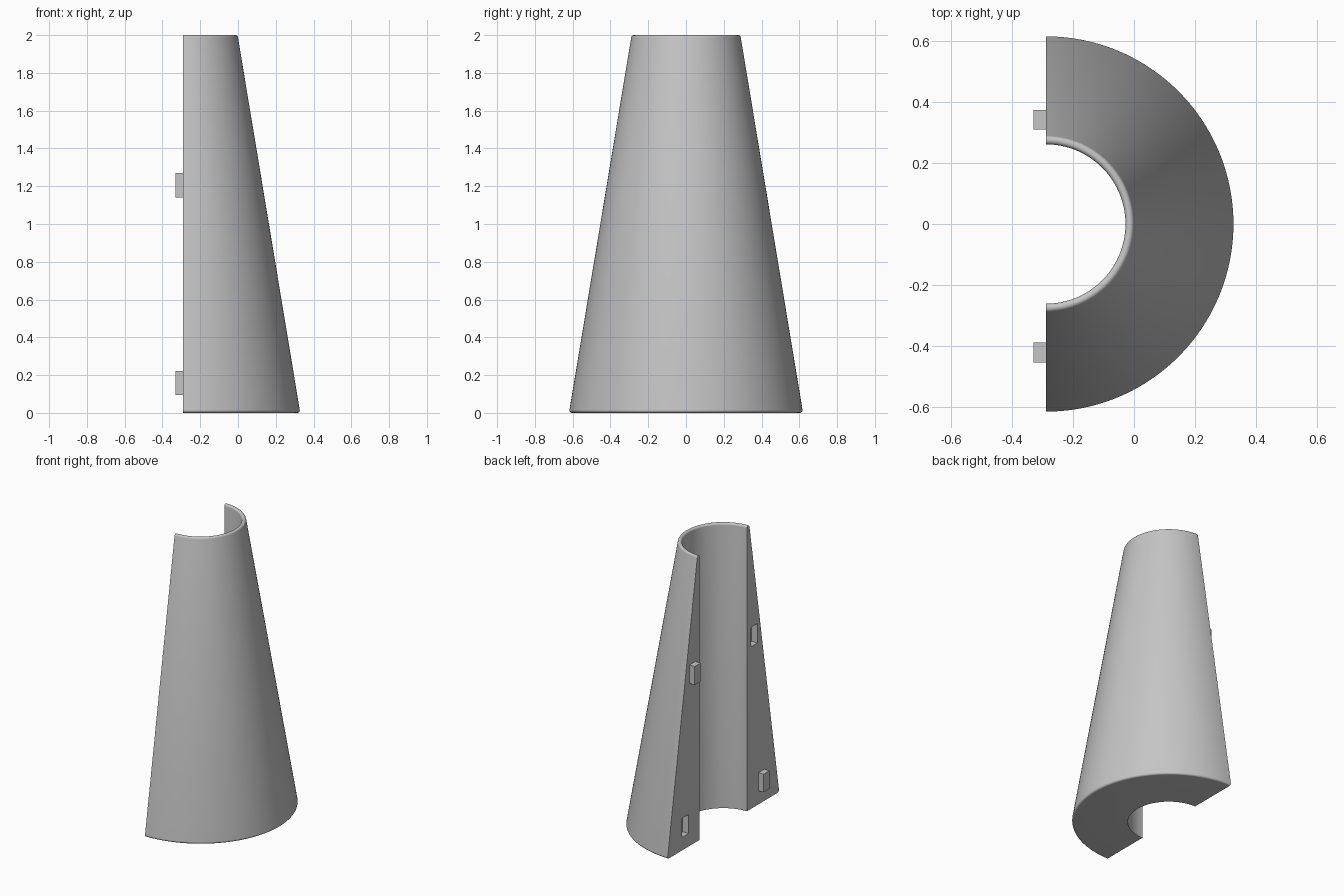
import bpy, bmesh
from math import pi, sin, cos, radians
from mathutils import Matrix, Vector

cube = bpy.data.objects.get("Cube")
if cube:
    bpy.data.objects.remove(cube, do_unlink=True)

AXIS_X = -0.29            # cone axis, lying on the flat split face
BORE, TOP_R, BASE_R = 0.262, 0.29, 0.617
HEIGHT, FILLET = 2.0, 0.014

grey = bpy.data.materials.new("light grey")
grey.use_nodes = True
colour = (0.56, 0.56, 0.56, 1)
grey.diffuse_color = colour
grey.node_tree.nodes["Principled BSDF"].inputs["Base Color"].default_value = colour


def add_object(name, bm):
    bmesh.ops.recalc_face_normals(bm, faces=bm.faces[:])
    mesh = bpy.data.meshes.new(name)
    bm.to_mesh(mesh)
    bm.free()
    mesh.materials.append(grey)
    obj = bpy.data.objects.new(name, mesh)
    bpy.context.collection.objects.link(obj)
    return obj


def add_box(name, low, high):
    low, high = Vector(low), Vector(high)
    bm = bmesh.new()
    bmesh.ops.create_cube(bm, size=1, matrix=Matrix.Translation((low + high) / 2)
                          @ Matrix.Diagonal((*(high - low), 1)))
    return add_object(name, bm)


def arc(r, z, start, end, steps=8):
    angles = [radians(start + (end - start) * i / steps) for i in range(steps + 1)]
    return [(r + FILLET * cos(a), z + FILLET * sin(a)) for a in angles]


# Half cone shell: wall section with rounded rim and rounded outer base edge
profile = [(BORE, 0)]
profile += arc(BASE_R - FILLET, FILLET, -90, 9)
profile += arc(TOP_R - FILLET, HEIGHT - FILLET, 9, 180, 12)

bm = bmesh.new()
section = bm.faces.new([bm.verts.new((AXIS_X, -r, z)) for r, z in profile])
spun = bmesh.ops.spin(bm, geom=[section], cent=(AXIS_X, 0, 0), axis=(0, 0, 1),
                      angle=pi, steps=80, use_duplicate=False)
if not section.is_valid or all(len(e.link_faces) == 2 for e in bm.edges):
    pass
else:
    # close the starting end if the spin left it open
    bmesh.ops.holes_fill(bm, edges=[e for e in bm.edges if e.is_boundary], sides=0)
shell = add_object("half_cone_shell", bm)

# Alignment pegs on one side and matching sockets on the other
PEG_OUT, SOCKET_DEEP, GAP = 0.04, 0.045, 0.003
for name, side, y0, y1, z0, z1 in (
        ("upper", 1, 0.31, 0.375, 1.14, 1.27),
        ("lower", -1, 0.39, 0.455, 0.095, 0.222)):
    ya, yb = sorted((side * y0, side * y1))
    add_box(name + "_peg", (AXIS_X - PEG_OUT, ya, z0), (AXIS_X + 0.005, yb, z1))

    cutter = add_box(name + "_socket_cutter",
                     (AXIS_X - 0.05, -yb - GAP, z0 - GAP),
                     (AXIS_X + SOCKET_DEEP, -ya + GAP, z1 + GAP))
    cutter.hide_render = True
    cut = shell.modifiers.new(name + "_socket", 'BOOLEAN')
    cut.operation, cut.solver, cut.object = 'DIFFERENCE', 'EXACT', cutter
    bpy.ops.object.select_all(action='DESELECT')
    bpy.context.view_layer.objects.active = shell
    shell.select_set(True)
    bpy.ops.object.modifier_apply(modifier=cut.name)
    bpy.data.objects.remove(cutter, do_unlink=True)

# Smooth curved walls, keeping the split face edges sharp
bpy.ops.object.select_all(action='DESELECT')
shell.select_set(True)
bpy.context.view_layer.objects.active = shell
bpy.ops.object.shade_smooth_by_angle(angle=radians(30))
